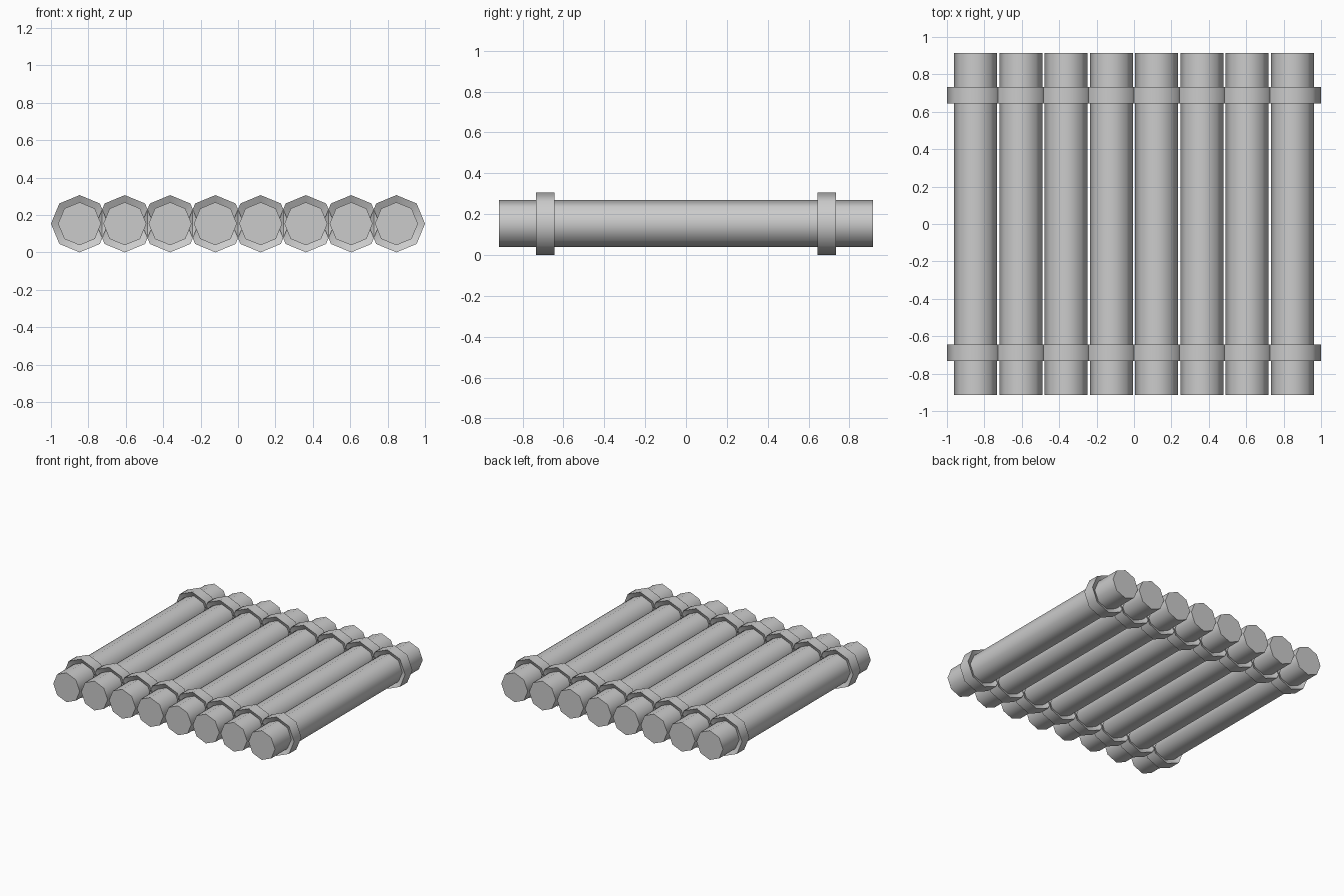
import bpy, bmesh
from math import cos, sin, pi, radians

if "Cube" in bpy.data.objects:
    bpy.data.objects.remove(bpy.data.objects["Cube"])

SIDES = 8
COUNT = 8
SPACING = 0.242
CENTER_Z = 0.153
LOG_R, LOG_HALF = 0.115, 0.915
BAND_R, BAND_HALF, BAND_Y, RECESS = 0.153, 0.045, 0.688, 0.02


def lathe(name, profile, x, y, closed):
    """Spin (radius, y) points around the y axis into an octagonal part."""
    bm = bmesh.new()
    rings = [[bm.verts.new((r * cos(2 * pi * i / SIDES), py, r * sin(2 * pi * i / SIDES)))
              for i in range(SIDES)] for r, py in profile]
    pairs = list(zip(rings, rings[1:]))
    if closed:
        pairs.append((rings[-1], rings[0]))
    else:
        bm.faces.new(rings[0])
        bm.faces.new(rings[-1])
    for a, b in pairs:
        for i in range(SIDES):
            j = (i + 1) % SIDES
            bm.faces.new((a[i], a[j], b[j], b[i]))
    bmesh.ops.recalc_face_normals(bm, faces=bm.faces)
    mesh = bpy.data.meshes.new(name)
    bm.to_mesh(mesh)
    bm.free()
    obj = bpy.data.objects.new(name, mesh)
    obj.location = (x, y, CENTER_Z)
    bpy.context.collection.objects.link(obj)
    bpy.ops.object.select_all(action='DESELECT')
    obj.select_set(True)
    bpy.context.view_layer.objects.active = obj
    bpy.ops.object.shade_smooth_by_angle(angle=radians(50))


log_profile = [(LOG_R, -LOG_HALF), (LOG_R, LOG_HALF)]
# Band ends slope inwards towards the log
band_profile = [(LOG_R, RECESS - BAND_HALF), (BAND_R, -BAND_HALF),
                (BAND_R, BAND_HALF), (LOG_R, BAND_HALF - RECESS)]

for n in range(COUNT):
    x = (n - (COUNT - 1) / 2) * SPACING
    # Log
    lathe(f"log_{n + 1}", log_profile, x, 0, False)
    # Lashing bands near both ends
    for side, y in (("front", -BAND_Y), ("back", BAND_Y)):
        lathe(f"{side}_band_{n + 1}", band_profile, x, y, True)
